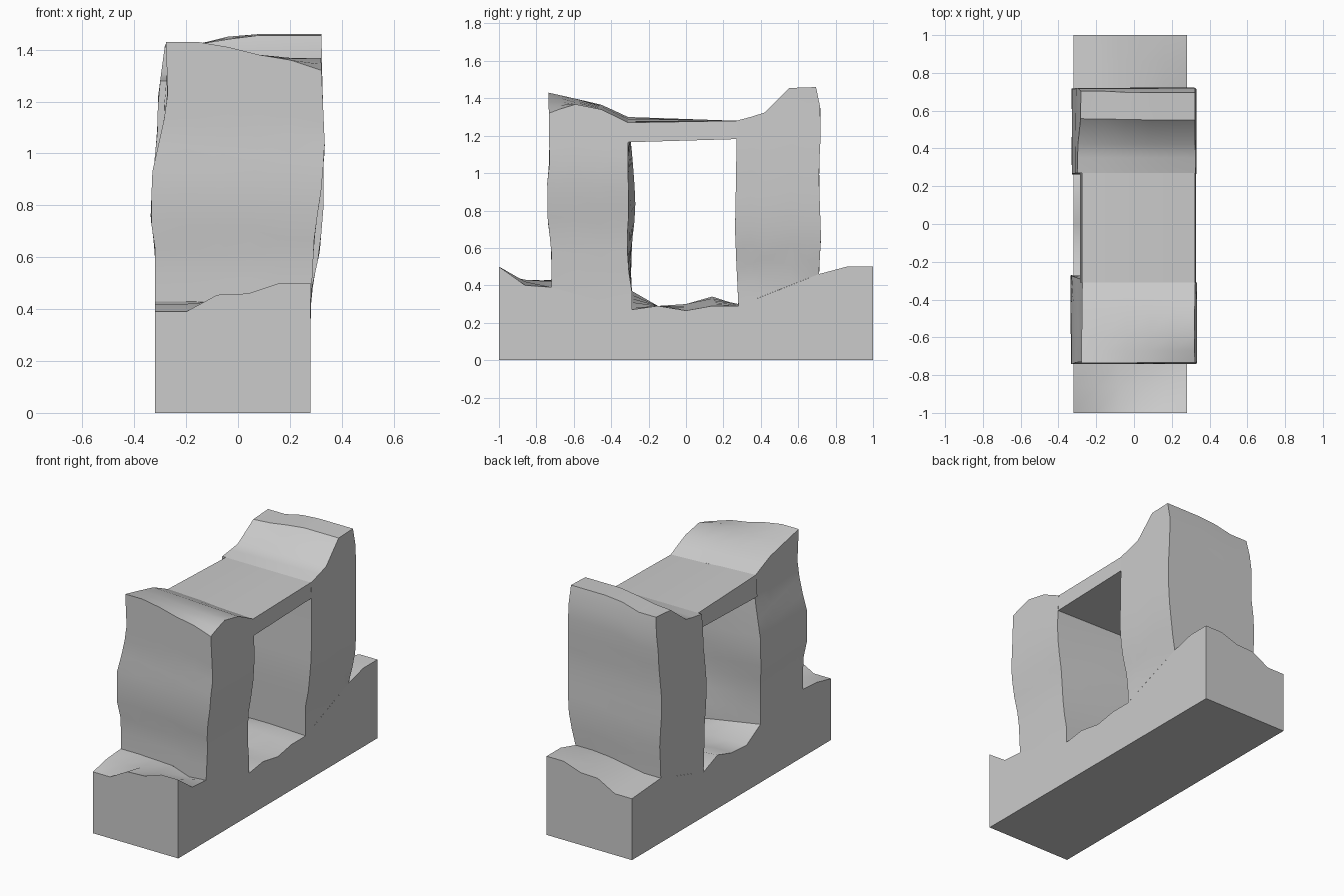
import bpy, bmesh, math

if "Cube" in bpy.data.objects:
    bpy.data.objects.remove(bpy.data.objects["Cube"])

U = [0, .2, .4, .6, .8, 1]          # stations across the width (left to right)


def interp(pts, t):
    """Piecewise linear lookup in a list of (key, value)."""
    if t <= pts[0][0]:
        return pts[0][1]
    for (a, p), (b, q) in zip(pts, pts[1:]):
        if t <= b:
            return p + (q - p) * (t - a) / (b - a)
    return pts[-1][1]


def height(table, u, y):
    """Height of a rough surface given rows of heights across the width."""
    return interp(sorted((ky, interp(list(zip(U, row)), u)) for ky, row in table), y)


def finish(name, bm):
    bmesh.ops.remove_doubles(bm, verts=bm.verts, dist=0.0005)
    bmesh.ops.recalc_face_normals(bm, faces=bm.faces)
    me = bpy.data.meshes.new(name)
    bm.to_mesh(me)
    bm.free()
    ob = bpy.data.objects.new(name, me)
    bpy.context.collection.objects.link(ob)
    bpy.ops.object.select_all(action='DESELECT')
    ob.select_set(True)
    bpy.context.view_layer.objects.active = ob
    bpy.ops.object.shade_smooth_by_angle(angle=0.6)


def sheet(bm, rows, skip=()):
    """Grid of quads from rows of points, leaving out skipped row gaps."""
    vs = [[bm.verts.new(p) for p in r] for r in rows]
    for i in range(len(vs) - 1):
        if i not in skip:
            for j in range(len(vs[i]) - 1):
                bm.faces.new((vs[i][j], vs[i][j + 1], vs[i + 1][j + 1], vs[i + 1][j]))


# Rough top of the plinth, heights from left to right at each y
END = [.39, .39, .455, .46, .5, .5]
GROUND = [
    (-1, END),
    (-.86, [.42, .42, .43, .43, .42, .40]),
    (-.72, [.43, .43, .425, .42, .38, .39]),
    (-.29, [.37, .35, .33, .31, .28, .27]),
    (-.15, [.29] * 6),
    (0, [.30, .30, .29, .28, .27, .265]),
    (.14, [.34, .33, .32, .31, .30, .29]),
    (.28, [.285, .295, .30, .30, .295, .29]),
    (.71, [.41, .41, .43, .45, .46, .46]),
    (.86, [.40, .40, .44, .46, .48, .50]),
    (1, END)]

# Plinth: top sheet (open beneath the pillars), sides, ends and bottom
bm = bmesh.new()
L, R = -.32, .28
xs = [L + (R - L) * u for u in U]
top = [[(x, y, z) for x, z in zip(xs, row)] for y, row in GROUND]
sheet(bm, top, skip=(2, 7))
for k in (0, -1):
    sheet(bm, [[r[k] for r in top], [(r[k][0], r[k][1], 0) for r in top]])
    sheet(bm, [top[k], [(p[0], p[1], 0) for p in top[k]]])
sheet(bm, [[(x, y, 0) for x in xs] for y, _ in GROUND])
finish("plinth", bm)


def pillar(name, left, right, outer, inner, crest, swell=0):
    """Wavy block standing on the plinth; side profiles are (z, position).
    swell pushes the left part of the inner face into the opening."""
    y0, y1 = outer[0][1], inner[0][1]
    t0, t1 = crest[0][0], crest[-1][0]
    V = [0, .15, .34, .66, .82, 1]
    W = [i / 10 for i in range(11)]

    def pt(u, v, w):
        a = height(GROUND, u, y0 + (y1 - y0) * v)
        z = a + (height(crest, u, t0 + (t1 - t0) * v) - a) * w
        x0, x1 = interp(left, z), interp(right, z)
        ya = interp(outer, z)
        yb = interp(inner, z) + swell * (1 - u) * math.sin(math.pi * w)
        return (x0 + (x1 - x0) * u, ya + (yb - ya) * v, z)

    bm = bmesh.new()
    for e in (0, 1):
        sheet(bm, [[pt(u, e, w) for u in U] for w in W])
        sheet(bm, [[pt(e, v, w) for v in V] for w in W])
    sheet(bm, [[pt(u, v, 1) for u in U] for v in V])
    finish(name, bm)


# Front pillar
F_TOP = [(-.735, [1.43, 1.43, 1.41, 1.38, 1.36, 1.32]),
         (-.6, [1.40, 1.40, 1.39, 1.38, 1.37, 1.37]),
         (-.45, [1.365, 1.36, 1.355, 1.35, 1.345, 1.34]),
         (-.31, [1.30, 1.295, 1.29, 1.28, 1.275, 1.27])]
pillar("front_pillar",
       [(.43, -.32), (.62, -.318), (.75, -.337), (.93, -.33), (1.02, -.31), (1.2, -.27), (1.43, -.278)],
       [(.4, .28), (.69, .295), (.85, .32), (1.02, .335), (1.25, .325), (1.37, .32)],
       [(.43, -.72), (.6, -.72), (.75, -.74), (.95, -.742), (1.05, -.73), (1.43, -.735)],
       [(.37, -.29), (.5, -.31), (.65, -.315), (.8, -.305), (1.0, -.31), (1.18, -.31)],
       F_TOP, swell=.035)

# Back pillar
B_TOP = [(.695, [1.42, 1.42, 1.45, 1.46, 1.46, 1.46]),
         (.55, [1.41, 1.42, 1.44, 1.455, 1.455, 1.455]),
         (.41, [1.30, 1.305, 1.31, 1.315, 1.32, 1.32]),
         (.27, [1.28] * 6)]
pillar("back_pillar",
       [(.43, -.32), (.6, -.318), (.8, -.33), (.93, -.328), (1.05, -.312), (1.22, -.308), (1.43, -.28)],
       [(.46, .28), (.62, .315), (.8, .33), (1.1, .33), (1.4, .322)],
       [(.46, .71), (.65, .722), (1.0, .71), (1.2, .72), (1.35, .718), (1.46, .695)],
       [(.3, .28), (.5, .27), (.7, .262), (1.0, .268), (1.18, .27)],
       B_TOP)

# Lintel over the opening: open tube between the two pillars
bm = bmesh.new()
ring = []
for y, row, under in ((-.31, F_TOP[-1][1], 1.165), (.27, B_TOP[-1][1], 1.182)):
    lx = [-.275 + .598 * u for u in U]
    crest = [(x, y, z) for x, z in zip(lx, row)]
    ring.append(crest + [(.328, y, under), (-.285, y, under), crest[0]])
sheet(bm, ring)
finish("lintel", bm)
